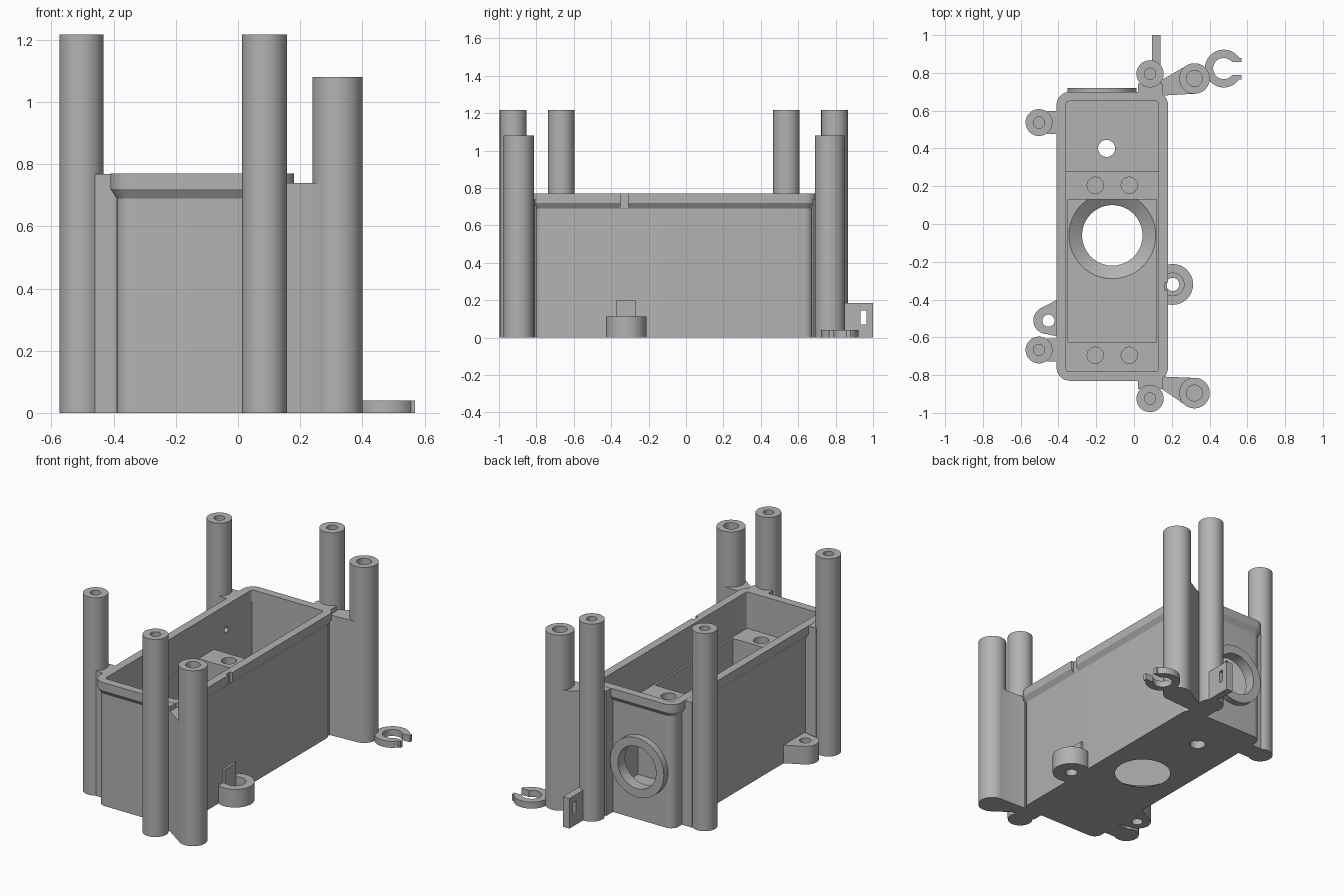
import bpy, bmesh, math
from mathutils import Vector

if "Cube" in bpy.data.objects:
    bpy.data.objects.remove(bpy.data.objects["Cube"], do_unlink=True)

grey = bpy.data.materials.new("plain grey")
grey.use_nodes = True
grey.diffuse_color = (0.45, 0.45, 0.45, 1)
grey.node_tree.nodes["Principled BSDF"].inputs["Base Color"].default_value = (0.45, 0.45, 0.45, 1)


def loft(name, rings):
    """Closed solid through rings of equal point count."""
    bm = bmesh.new()
    loops = [[bm.verts.new(p) for p in ring] for ring in rings]
    n = len(loops[0])
    for a, b in zip(loops, loops[1:]):
        for i in range(n):
            j = (i + 1) % n
            bm.faces.new((a[i], a[j], b[j], b[i]))
    bm.faces.new(loops[0][::-1])
    bm.faces.new(loops[-1])
    bmesh.ops.recalc_face_normals(bm, faces=bm.faces)
    mesh = bpy.data.meshes.new(name)
    bm.to_mesh(mesh)
    bm.free()
    mesh.materials.append(grey)
    obj = bpy.data.objects.new(name, mesh)
    bpy.context.collection.objects.link(obj)
    return obj


def prism(name, pts, z0, z1):
    return loft(name, [[(x, y, z) for x, y in pts] for z in (z0, z1)])


def box(name, x0, x1, y0, y1, z0, z1):
    return prism(name, [(x0, y0), (x1, y0), (x1, y1), (x0, y1)], z0, z1)


def circle(x, y, r, n=48):
    return [(x + r * math.cos(math.tau * i / n), y + r * math.sin(math.tau * i / n)) for i in range(n)]


def cylinder(name, x, y, r, z0, z1, r_top=None):
    top = r if r_top is None else r_top
    return loft(name, [[(px, py, z) for px, py in circle(x, y, q)] for q, z in ((r, z0), (top, z1))])


def rounded(x0, x1, y0, y1, r, n=8):
    pts = []
    for k, (cx, cy) in enumerate(((x1 - r, y1 - r), (x0 + r, y1 - r), (x0 + r, y0 + r), (x1 - r, y0 + r))):
        for i in range(n + 1):
            a = math.pi / 2 * (k + i / n)
            pts.append((cx + r * math.cos(a), cy + r * math.sin(a)))
    return pts


def boolean(obj, other, mode="DIFFERENCE"):
    """Apply a boolean and discard the helper."""
    mod = obj.modifiers.new("boolean", "BOOLEAN")
    mod.operation, mod.object, mod.solver = mode, other, "EXACT"
    bpy.context.view_layer.update()
    result = bpy.data.meshes.new_from_object(obj.evaluated_get(bpy.context.evaluated_depsgraph_get()))
    obj.modifiers.clear()
    obj.data = result
    bpy.data.objects.remove(other, do_unlink=True)


# Housing with a chamfered lip round the rim
rings = []
for z, grow in ((0, 0), (0.69, 0), (0.72, 0.02), (0.77, 0.02)):
    rings.append([(x, y, z) for x, y in rounded(-0.39 - grow, 0.16 + grow, -0.81 - grow, 0.68 + grow, 0.05 + grow)])
housing = loft("housing", rings)

# Round collar on the back wall
collar = loft("collar", [[(x, y, z) for x, z in circle(-0.17, 0.34, 0.183)] for y in (0.665, 0.72)])
boolean(housing, collar, "UNION")

# Inner compartments, leaving two mounting shelves
boolean(housing, prism("cut", rounded(-0.36, 0.13, -0.78, 0.65, 0.015), 0.544, 1))
boolean(housing, box("cut", -0.35, 0.118, -0.625, 0.13, 0.05, 0.7))
boolean(housing, box("cut", -0.36, 0.13, 0.28, 0.65, 0.05, 0.7))

# Funnel opening, floor hole, shelf holes
boolean(housing, cylinder("cut", -0.115, -0.06, 0.146, -0.01, 0.06, 0.244))
boolean(housing, cylinder("cut", -0.145, 0.4, 0.045, -0.1, 0.3))
for hx in (-0.205, -0.025):
    for hy in (0.205, -0.695):
        boolean(housing, cylinder("cut", hx, hy, 0.043, 0.25, 0.7))

# Cable opening through the back wall, pin hole in the side, notch in the lip
boolean(housing, loft("cut", [[(x, y, z) for x, z in circle(-0.17, 0.34, 0.13)] for y in (0.6, 0.8)]))
boolean(housing, loft("cut", [[(x, y, z) for y, z in circle(0.4, 0.62, 0.018, 16)] for x in (-0.5, -0.3)]))
boolean(housing, box("cut", 0.162, 0.3, -0.35, -0.31, 0.6, 0.9))


def post(name, x, y, r, height, hole):
    obj = cylinder(name, x, y, r, 0, height)
    boolean(obj, cylinder("cut", x, y, hole, height - 0.25, height + 0.1))
    return obj


# Four tall posts, each with a web to the housing
for side, y in (("back", 0.537), ("front", -0.667)):
    post(side + "_side_post", -0.503, y, 0.071, 1.217, 0.03)
    box(side + "_side_post_web", -0.46, -0.385, y - 0.06, y + 0.06, 0, 0.769)
for side, y, edge in (("back", 0.795, 0.67), ("front", -0.924, -0.8)):
    post(side + "_end_post", 0.085, y, 0.072, 1.217, 0.03)
    inner = y - math.copysign(0.05, y)
    box(side + "_end_post_web", 0.022, 0.15, min(inner, edge), max(inner, edge), 0, 0.769)

# Two shorter posts on tapered arms
post("back_corner_post", 0.32, 0.77, 0.081, 1.08, 0.042)
prism("back_corner_arm", [(0.1, 0.66), (0.155, 0.68), (0.325, 0.69), (0.285, 0.842), (0.15, 0.765), (0.1, 0.74)], 0, 0.74)
post("front_corner_post", 0.32, -0.895, 0.081, 1.08, 0.042)
prism("front_corner_arm", [(0.1, -0.79), (0.155, -0.808), (0.325, -0.815), (0.285, -0.968), (0.15, -0.875), (0.1, -0.86)], 0, 0.74)

# Round foot with a counterbored screw hole and a guard plate behind it
foot = cylinder("round_foot", 0.205, -0.32, 0.108, 0, 0.112)
boolean(foot, box("cut", 0, 0.15, -0.5, -0.1, -0.1, 0.3))
boolean(foot, cylinder("cut", 0.205, -0.32, 0.06, 0.05, 0.3))
boolean(foot, cylinder("cut", 0.205, -0.32, 0.035, -0.1, 0.3))
box("foot_guard_plate", 0.15, 0.174, -0.375, -0.268, 0.04, 0.198)

# Tapered mounting ear on the opposite side
arc = [(-0.46 + 0.073 * math.cos(math.radians(a)), -0.51 + 0.073 * math.sin(math.radians(a))) for a in range(120, 271, 10)]
ear = prism("mounting_ear", [(-0.385, -0.39)] + arc + [(-0.385, -0.6)], 0, 0.112)
boolean(ear, cylinder("cut", -0.453, -0.512, 0.032, -0.1, 0.3))

# Open cable clip
clip = cylinder("cable_clip", 0.475, 0.823, 0.1, 0, 0.04)
boolean(clip, box("jaw", 0.5, 0.57, 0.765, 0.88, 0, 0.04), "UNION")
boolean(clip, cylinder("cut", 0.475, 0.823, 0.056, -0.1, 0.1))
boolean(clip, box("cut", 0.48, 0.7, 0.788, 0.857, -0.1, 0.1))

# Slotted strap tab
tab = box("strap_tab", 0.094, 0.139, 0.84, 1.0, 0, 0.185)
boolean(tab, box("cut", 0, 0.3, 0.934, 0.965, 0.07, 0.145))

# Smooth the round parts, keep edges sharp
bpy.ops.object.select_all(action="DESELECT")
for obj in bpy.context.collection.objects:
    if obj.type == "MESH" and grey.name in obj.data.materials:
        obj.select_set(True)
        bpy.context.view_layer.objects.active = obj
bpy.ops.object.shade_smooth_by_angle(angle=math.radians(30))
